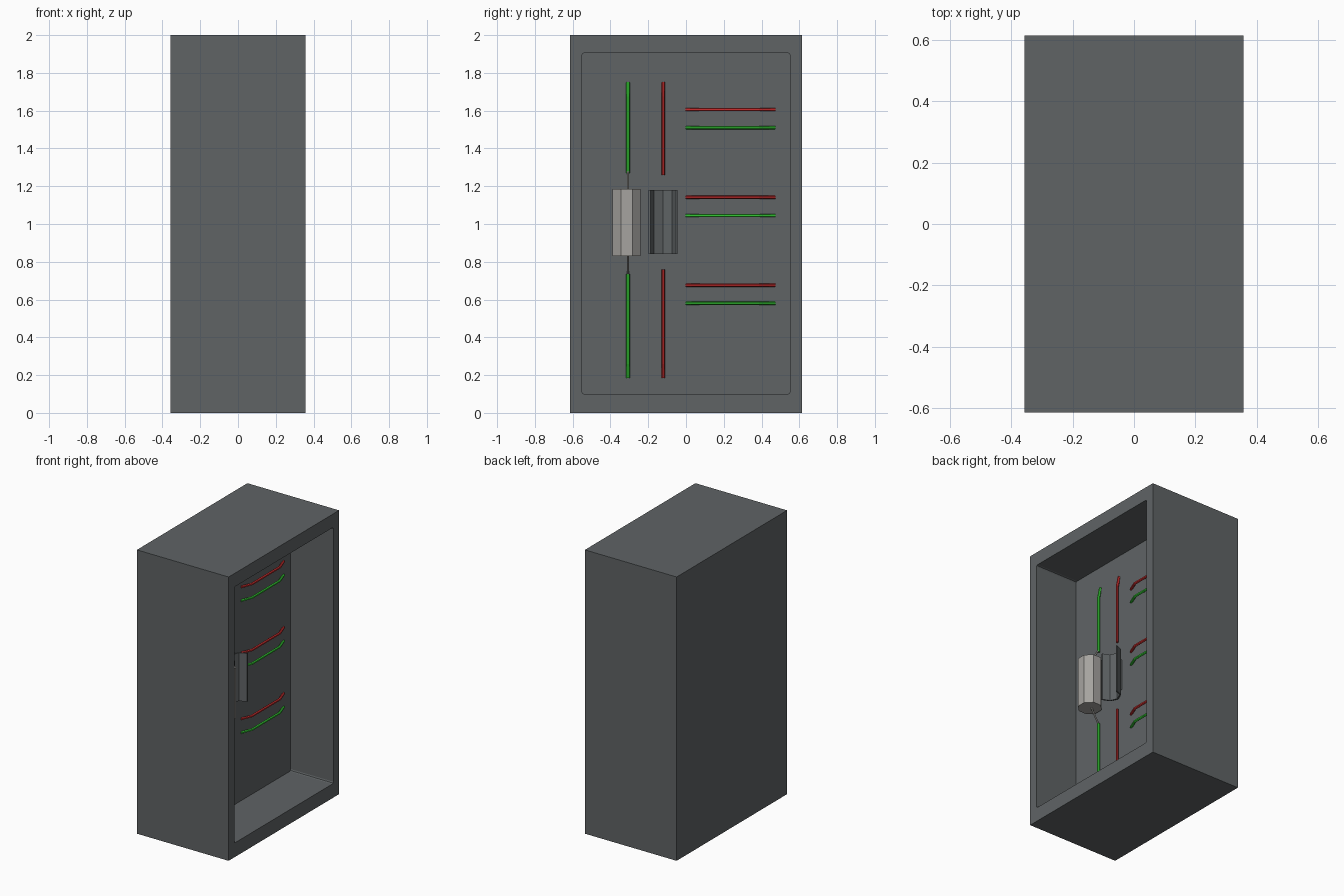
import bpy, bmesh, math
from mathutils import Vector

if "Cube" in bpy.data.objects:
    bpy.data.objects.remove(bpy.data.objects["Cube"])


def material(name, rgb):
    m = bpy.data.materials.new(name)
    m.diffuse_color = (*rgb, 1)
    m.use_nodes = True
    m.node_tree.nodes["Principled BSDF"].inputs["Base Color"].default_value = m.diffuse_color
    return m


DARK = material("dark grey", (0.115, 0.126, 0.131))
LIGHT = material("light grey", (0.38, 0.37, 0.35))
RED = material("red", (0.60, 0.028, 0.028))
GREEN = material("green", (0.035, 0.58, 0.035))


def add(name, bm, mat):
    bmesh.ops.recalc_face_normals(bm, faces=bm.faces)
    me = bpy.data.meshes.new(name)
    bm.to_mesh(me)
    bm.free()
    me.materials.append(mat)
    ob = bpy.data.objects.new(name, me)
    bpy.context.collection.objects.link(ob)
    return ob


def prism(name, outline, z0, z1, mat):
    """Extrude an x,y outline upwards."""
    bm = bmesh.new()
    f = bm.faces.new([bm.verts.new((x, y, z0)) for x, y in outline])
    r = bmesh.ops.extrude_face_region(bm, geom=[f])
    for v in r["geom"]:
        if isinstance(v, bmesh.types.BMVert):
            v.co.z = z1
    return add(name, bm, mat)


def rod(name, points, radius, mat, sides=6):
    """Bent low-poly pipe; all points lie in one plane containing x."""
    bm = bmesh.new()
    pts = [Vector(p) for p in points]
    main = (pts[-1] - pts[0])
    side = Vector((1, 0, 0)).cross(main).normalized()
    rings = []
    for i, p in enumerate(pts):
        t = (pts[min(i + 1, len(pts) - 1)] - pts[max(i - 1, 0)]).normalized()
        up = t.cross(side).normalized()
        rings.append([bm.verts.new(p + radius * (side * math.cos(a) + up * math.sin(a)))
                      for a in (2 * math.pi * k / sides for k in range(sides))])
    for a, b in zip(rings, rings[1:]):
        for k in range(sides):
            n = (k + 1) % sides
            bm.faces.new((a[k], a[n], b[n], b[k]))
    bm.faces.new(rings[0])
    bm.faces.new(rings[-1])
    return add(name, bm, mat)


PANEL = 0.025   # x of the recess back panel
AXIS = 0.108    # x of the canister centre line

# Cabinet with a deep recess on the +x side
bm = bmesh.new()
bmesh.ops.create_cube(bm, size=1)
for v in bm.verts:
    v.co = (v.co.x * 0.715, v.co.y * 1.23, v.co.z * 2 + 1)
front = max(bm.faces, key=lambda f: f.calc_center_median().x)
bmesh.ops.inset_region(bm, faces=[front], thickness=0.09)
for v in front.verts:
    v.co.z = 0.1 if v.co.z < 1 else 1.905
r = bmesh.ops.extrude_face_region(bm, geom=[front])
inner = [v for v in r["geom"] if isinstance(v, bmesh.types.BMVert)]
bmesh.ops.delete(bm, geom=[f for f in [front] if f.is_valid], context='FACES')
for v in inner:
    v.co.x = PANEL
corners = [e for e in bm.edges if (e.verts[0] in inner) != (e.verts[1] in inner)]
bmesh.ops.bevel(bm, geom=corners, offset=0.012, segments=2, profile=0.5, affect='EDGES')
add("cabinet", bm, DARK)

# Canister, octagonal
cy = -0.314
prism("canister", [(AXIS + 0.08 * math.cos(a), cy + 0.08 * math.sin(a))
                   for a in (math.pi / 8 + k * math.pi / 4 for k in range(8))],
      0.83, 1.185, LIGHT)

# Empty half-round clip, open towards +x
hy = -0.121
arc = [math.pi / 2 + k * math.pi / 4 for k in range(5)]
clip = [(AXIS + 0.077 * math.cos(a), hy + 0.077 * math.sin(a)) for a in arc]
clip += [(AXIS + 0.067 * math.cos(a), hy + 0.067 * math.sin(a)) for a in reversed(arc)]
prism("canister_clip", clip, 0.84, 1.18, DARK)
prism("clip_mount", [(PANEL - 0.01, hy - 0.03), (PANEL + 0.008, hy - 0.03),
                     (PANEL + 0.008, hy + 0.03), (PANEL - 0.01, hy + 0.03)], 0.9, 1.12, DARK)

# Thin connectors from the canister to the vertical pipes
gy = -0.307
for label, z_can, z_pipe in (("upper", 1.17, 1.29), ("lower", 0.845, 0.725)):
    rod(f"connector_{label}", [(AXIS, gy, z_can), (PANEL + 0.012, gy, z_pipe)], 0.006, LIGHT)

# Vertical pipes, bent into the panel at their outer ends
for colour, y, mat, za, zb in (("green", gy, GREEN, 0.735, 1.27), ("red", -0.12, RED, 0.76, 1.26)):
    for label, z_end, z_in, s in (("lower", 0.185, za, 1), ("upper", 1.75, zb, -1)):
        rod(f"{colour}_pipe_{label}",
            [(PANEL, y, z_end), (PANEL + 0.015, y, z_end + s * 0.075),
             (PANEL + 0.015, y, z_in)], 0.0095, mat)

# Three pairs of horizontal pipes, bent into the panel at both ends
for i, z in enumerate((0.58, 1.045, 1.51)):
    for colour, dz, mat in (("green", 0, GREEN), ("red", 0.096, RED)):
        rod(f"{colour}_rail_{i + 1}",
            [(PANEL, 0, z + dz), (PANEL + 0.03, 0.075, z + dz),
             (PANEL + 0.03, 0.385, z + dz), (PANEL, 0.472, z + dz)], 0.009, mat)
